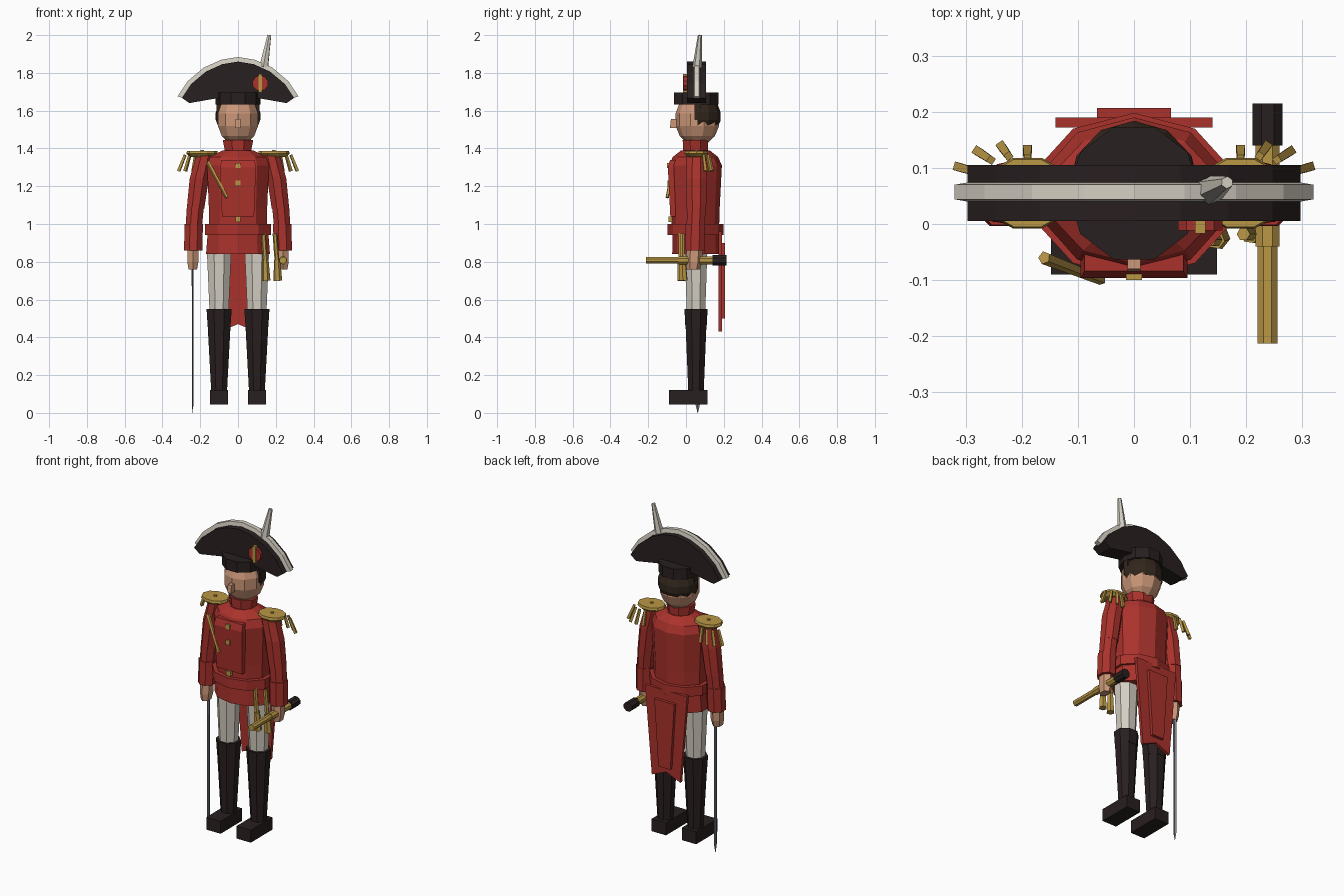
import bpy, bmesh, math
from mathutils import Vector


def material(name, rgb):
    m = bpy.data.materials.new(name)
    m.diffuse_color = (*rgb, 1)
    return m


RED = material("coat red", (0.40, 0.032, 0.025))
WHITE = material("off white", (0.66, 0.62, 0.54))
BLACK = material("black leather", (0.022, 0.014, 0.014))
GOLD = material("gold", (0.49, 0.31, 0.06))
SKIN = material("skin", (0.60, 0.31, 0.19))
HAIR = material("dark brown hair", (0.032, 0.019, 0.012))
STEEL = material("steel", (0.22, 0.23, 0.25))


def finish(name, bm, mat):
    bmesh.ops.recalc_face_normals(bm, faces=bm.faces)
    me = bpy.data.meshes.new(name)
    bm.to_mesh(me)
    bm.free()
    me.materials.append(mat)
    ob = bpy.data.objects.new(name, me)
    bpy.context.collection.objects.link(ob)
    return ob


def skin_rings(name, rings, mat):
    """Bridge equal-length rings of points and cap both ends."""
    bm = bmesh.new()
    vs = [[bm.verts.new(p) for p in r] for r in rings]
    n = len(vs[0])
    for a, b in zip(vs, vs[1:]):
        for i in range(n):
            j = (i + 1) % n
            bm.faces.new((a[i], a[j], b[j], b[i]))
    bm.faces.new(vs[0])
    bm.faces.new(vs[-1])
    return finish(name, bm, mat)


def loft(name, rows, n, mat, phase=0.5):
    """Stack of ellipses: (cx, cy, z, rx, ry)."""
    ang = [2 * math.pi * (i + phase) / n for i in range(n)]
    return skin_rings(name, [[(x + rx * math.cos(a), y + ry * math.sin(a), z) for a in ang]
                             for x, y, z, rx, ry in rows], mat)


def rod(name, p, q, r0, r1, mat, n=6):
    p, q = Vector(p), Vector(q)
    rot = (q - p).to_track_quat('Z', 'Y')
    ring = [Vector((math.cos(2 * math.pi * (i + .5) / n), math.sin(2 * math.pi * (i + .5) / n), 0))
            for i in range(n)]
    return skin_rings(name, [[c + rot @ (v * r) for v in ring] for c, r in ((p, r0), (q, r1))], mat)


def box(name, x, y, z, mat):
    return skin_rings(name, [[(x[0], y[0], h), (x[1], y[0], h), (x[1], y[1], h), (x[0], y[1], h)]
                             for h in z], mat)


def plate(name, outline, y0, y1, mat):
    """Extrude an (x, z) outline along y."""
    return skin_rings(name, [[(x, y, z) for x, z in outline] for y in (y0, y1)], mat)


def mirrored(half):
    """Close an outline from its right half, listed bottom to top."""
    return half + [(-x, z) for x, z in reversed(half) if x > 0]


for s, side in ((-1, "right"), (1, "left")):
    # legs and boots
    lx = s * 0.1
    box(side + "_foot", sorted((s * 0.053, s * 0.148)), (-0.09, 0.115), (0.045, 0.12), BLACK)
    loft(side + "_boot", [(lx, 0.053, 0.11, 0.045, 0.044), (lx, 0.053, 0.47, 0.066, 0.06)], 8, BLACK)
    loft(side + "_boot_cuff", [(lx, 0.053, 0.465, 0.066, 0.062), (lx, 0.053, 0.55, 0.072, 0.066)],
         8, BLACK)
    loft(side + "_trouser_leg", [(lx, 0.053, 0.54, 0.055, 0.053), (lx, 0.053, 0.88, 0.071, 0.066)],
         8, WHITE)
    # arms and hands
    loft(side + "_upper_arm", [(s * 0.225, 0.055, 1.08, 0.05, 0.056), (s * 0.205, 0.055, 1.24, 0.055, 0.06),
                               (s * 0.175, 0.055, 1.365, 0.05, 0.055)], 8, RED)
    loft(side + "_forearm", [(s * 0.237, 0.05, 0.95, 0.046, 0.05), (s * 0.225, 0.055, 1.1, 0.049, 0.055)],
         8, RED)
    loft(side + "_sleeve_cuff", [(s * 0.237, 0.048, 0.86, 0.053, 0.056),
                                 (s * 0.234, 0.05, 1.0, 0.052, 0.056)], 8, RED)
    loft(side + "_hand", [(s * 0.239, 0.038, 0.76, 0.026, 0.036), (s * 0.239, 0.042, 0.80, 0.034, 0.044),
                          (s * 0.239, 0.045, 0.87, 0.034, 0.042)], 6, SKIN)
    # epaulettes with fringes
    loft(side + "_epaulette", [(s * 0.19, 0.055, 1.355, 0.06, 0.048), (s * 0.19, 0.055, 1.372, 0.084, 0.066),
                               (s * 0.19, 0.055, 1.387, 0.08, 0.063)], 10, GOLD, 0)
    loft(side + "_epaulette_button", [(s * 0.19, 0.055, 1.38, 0.012, 0.012),
                                      (s * 0.19, 0.055, 1.393, 0.01, 0.01)], 6, GOLD)
    for i, (x, y) in enumerate(((0.297, 0.097), (0.267, 0.122), (0.23, 0.13), (0.19, 0.125))):
        dx, dy = (x - 0.19) * 0.16, (y - 0.055) * 0.12
        rod(f"{side}_fringe_{i}", (s * (x - dx), y - dy, 1.365), (s * (x + dx), y + dy, 1.28),
            0.009, 0.011, GOLD, 4)

# coat body
loft("coat_skirt", [(0, 0.055, 0.84, 0.178, 0.128), (0, 0.055, 0.96, 0.168, 0.125)], 10, RED)
loft("belt", [(0, 0.05, 0.942, 0.185, 0.148), (0, 0.05, 1.0, 0.185, 0.148)], 10, RED)
loft("torso", [(0, 0.05, 0.97, 0.16, 0.125), (0, 0.05, 1.08, 0.162, 0.128), (0, 0.05, 1.31, 0.172, 0.14),
               (0, 0.05, 1.355, 0.155, 0.12), (0, 0.05, 1.39, 0.085, 0.075)], 10, RED)
loft("collar", [(0, 0.05, 1.36, 0.07, 0.07), (0, 0.05, 1.445, 0.087, 0.073)], 8, RED)
skin_rings("chest_panel", [[(-w, y, z), (w, y, z), (w, -0.05, z), (-w, -0.05, z)]
                           for w, y, z in ((0.085, -0.083, 1.04), (0.095, -0.096, 1.3),
                                           (0.088, -0.084, 1.34))], RED)
for i, (z, y) in enumerate(((1.31, -0.1), (1.215, -0.099), (1.025, -0.092))):
    box(f"button_{i}", (-0.014, 0.014), (y, y + 0.03), (z - 0.014, z + 0.014), GOLD)
rod("chest_cord", (-0.16, -0.06, 1.33), (-0.058, -0.1, 1.14), 0.012, 0.009, GOLD, 5)

# coat tails with a raised inner panel
plate("coat_tails", mirrored([(0, 0.47), (0.095, 0.43), (0.14, 0.96)]), 0.172, 0.19, RED)
plate("tail_panel", mirrored([(0.04, 0.50), (0.066, 0.90)]), 0.185, 0.207, RED)

# sash tassels
for i, (x0, x1, y) in enumerate(((0.135, 0.145, -0.028), (0.195, 0.207, -0.018))):
    rod(f"tassel_cord_{i}", (x0, y, 0.95), (x1, y, 0.80), 0.012, 0.013, GOLD, 6)
    rod(f"tassel_{i}", (x1, y, 0.81), (x1 + 0.004, y + 0.005, 0.70), 0.017, 0.023, GOLD, 6)

# head, nose and hair
HEAD = [(1.43, 0.055), (1.465, 0.09), (1.52, 0.112), (1.585, 0.112), (1.64, 0.092)]
loft("head", [(0, 0.06, z, r, r * 1.03) for z, r in HEAD], 10, SKIN)
skin_rings("nose", [[(-0.012, y, z), (0.012, y, z), (0.012, -0.03, z), (-0.012, -0.03, z)]
                    for y, z in ((-0.085, 1.508), (-0.08, 1.555))], SKIN)
hair = [[(r * math.cos(a), 0.06 + r * 1.05 * math.sin(a), z)
         for a in [math.pi * i / 6 for i in range(7)]]
        for z, r in ((1.505, 0.10), (1.55, 0.118), (1.59, 0.118), (1.64, 0.1))]
skin_rings("hair", hair, HAIR)
for s, side in ((-1, "right"), (1, "left")):
    box(side + "_sideburn", sorted((s * 0.09, s * 0.113)), (0.045, 0.08), (1.55, 1.64), HAIR)

# two-cornered hat
loft("hat_crown", [(0, 0.055, 1.632, 0.118, 0.124), (0, 0.055, 1.697, 0.118, 0.124)], 10, BLACK, 0)
ARC = [(0.297, 1.668), (0.247, 1.742), (0.168, 1.808), (0.083, 1.846), (0, 1.86)]
plate("hat_brim", mirrored([(0.12, 1.664), (0.258, 1.64)] + ARC), 0.005, 0.105, BLACK)

# trim swept over the brim arc
full = ARC + [(-x, z) for x, z in reversed(ARC[:-1])]
trim = []
for i, (x, z) in enumerate(full):
    d = Vector((x, 0, z - 1.56)).normalized()
    p = Vector((x, 0, z))
    a, b = p - d * 0.012, p + d * 0.024
    trim.append([(a.x, 0.038, a.z), (b.x, 0.044, b.z), (b.x, 0.07, b.z), (a.x, 0.076, a.z)])
skin_rings("hat_trim", trim, WHITE)
rod("plume", (0.136, 0.06, 1.83), (0.166, 0.074, 2.0), 0.026, 0.011, WHITE, 6)

# cockade
rod("cockade", (0.118, 0.01, 1.745), (0.118, -0.012, 1.745), 0.042, 0.042, RED, 10)
box("cockade_loop", (0.109, 0.127), (-0.017, 0.008), (1.695, 1.795), GOLD)

# sword hanging from the right hand
skin_rings("sword_blade", [[(-0.24 - t, 0.062, z), (-0.24, 0.062 - w, z), (-0.24 + t, 0.062, z),
                            (-0.24, 0.062 + w, z)]
                           for z, t, w in ((0.0, 0.001, 0.001), (0.05, 0.004, 0.013), (0.78, 0.005, 0.015))],
           STEEL)

# spyglass in the left hand
for name, y0, y1, r, mat in (("spyglass_front_tube", -0.213, -0.03, 0.019, GOLD),
                             ("spyglass_rear_tube", -0.04, 0.145, 0.023, GOLD),
                             ("spyglass_end", 0.14, 0.215, 0.029, BLACK)):
    rod(name, (0.238, y0, 0.808), (0.238, y1, 0.808), r, r, mat, 8)
